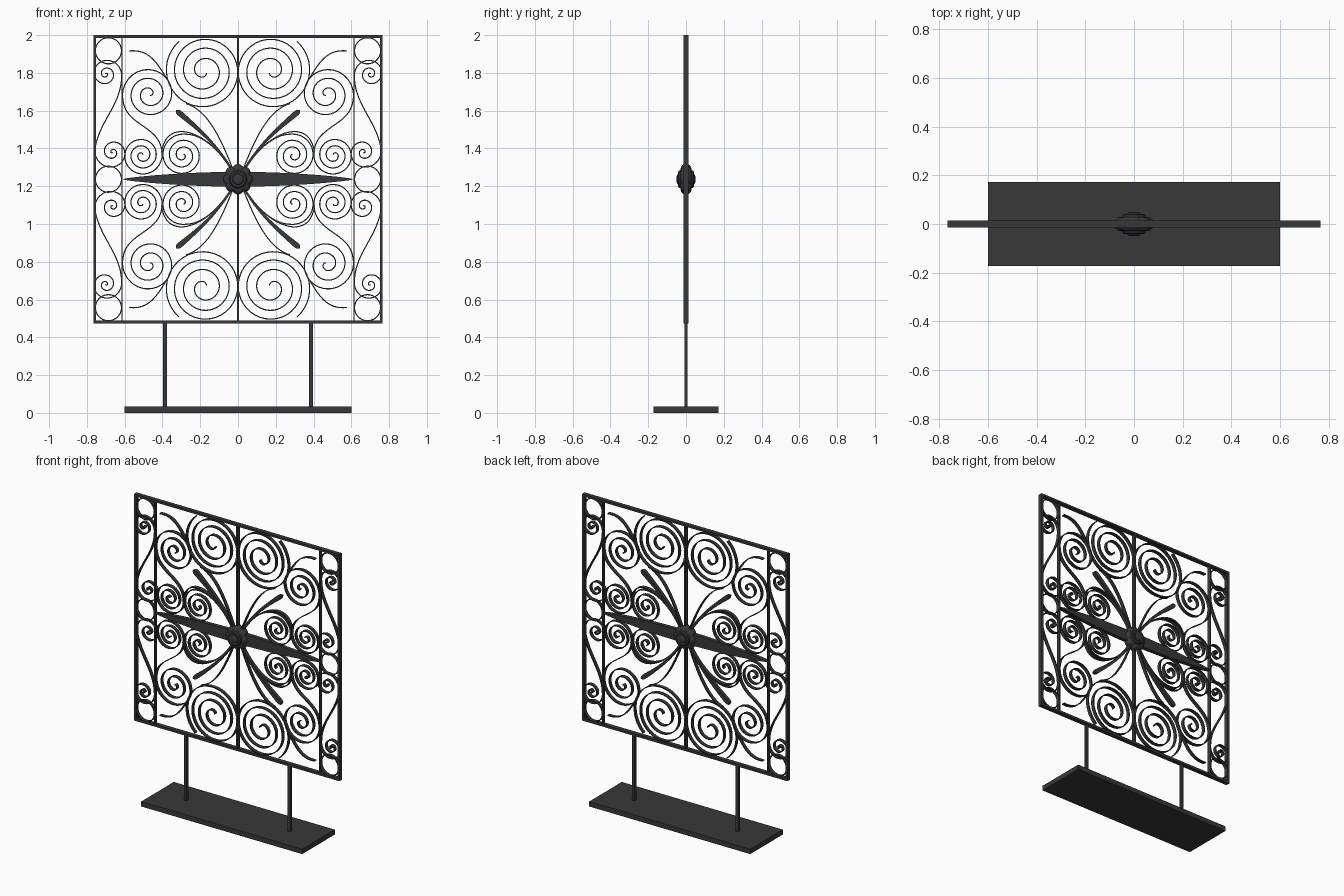
import bpy, bmesh, math
from mathutils import Vector

if "Cube" in bpy.data.objects:
    bpy.data.objects.remove(bpy.data.objects["Cube"])

CZ = 1.237            # height of the panel centre
MID = 0.013           # half depth of the panel

mat = bpy.data.materials.new("dark_iron")
mat.diffuse_color = (0.04, 0.04, 0.04, 1)
mat.use_nodes = True
mat.node_tree.nodes["Principled BSDF"].inputs["Base Color"].default_value = mat.diffuse_color


def finish(name, bm, loc=(0, 0, 0), mirror=None, smooth=True):
    bmesh.ops.recalc_face_normals(bm, faces=bm.faces[:])
    me = bpy.data.meshes.new(name)
    bm.to_mesh(me)
    bm.free()
    if smooth:
        me.shade_smooth()
        me.set_sharp_from_angle(angle=math.radians(35))
    me.materials.append(mat)
    o = bpy.data.objects.new(name, me)
    o.location = loc
    bpy.context.collection.objects.link(o)
    if mirror:
        m = o.modifiers.new("mirror", 'MIRROR')
        m.use_axis = mirror
        m.use_mirror_merge = False
    return o


def box(name, size, loc, mirror=None):
    bm = bmesh.new()
    bmesh.ops.create_cube(bm, size=1)
    for v in bm.verts:
        v.co = Vector([a * b for a, b in zip(v.co, size)]) + Vector(loc)
    return finish(name, bm, mirror=mirror, smooth=False)


def ribbon(name, pts, half=0.003, depth=0.012, mirror=(True, False, True)):
    """Flat bar following a path in the panel plane; half may vary along it."""
    bm = bmesh.new()
    n, rings = len(pts), []
    for i, p in enumerate(pts):
        d = (pts[min(i + 1, n - 1)] - pts[max(i - 1, 0)]).normalized()
        h = half(i / (n - 1)) if callable(half) else half
        s = Vector((-d.y, d.x)) * h
        rings.append([bm.verts.new((p.x + k * s.x, y, p.y + k * s.y))
                      for k, y in ((1, -depth), (1, depth), (-1, depth), (-1, -depth))])
    for a, b in zip(rings, rings[1:]):
        for j in range(4):
            bm.faces.new((a[j], a[(j + 1) % 4], b[(j + 1) % 4], b[j]))
    bm.faces.new(rings[0])
    bm.faces.new(rings[-1])
    return finish(name, bm, loc=(0, 0, CZ), mirror=mirror)


def spiral(c, r, start, sweep, p=0.85, end=0.97):
    """Points from the outer end inwards."""
    n = int(abs(sweep) / 9)
    out = []
    for i in range(n + 1):
        t = end * i / n
        a = math.radians(start + sweep * t)
        out.append(Vector(c) + r * (1 - t) ** p * Vector((math.cos(a), math.sin(a))))
    return out


def bezier(a, b, c, d, n=24):
    a, b, c, d = map(Vector, (a, b, c, d))
    return [(1 - t) ** 3 * a + 3 * t * (1 - t) ** 2 * b + 3 * t * t * (1 - t) * c + t ** 3 * d
            for t in (i / n for i in range(n + 1))]


def s_scroll(up, low, pull):
    """Two spirals joined by a smooth sweep."""
    da, db = (up[0] - up[1]).normalized(), (low[1] - low[0]).normalized()
    link = bezier(up[0], up[0] + da * pull, low[0] - db * pull, low[0])
    return up[::-1] + link[1:-1] + low


def circle(c, r):
    return [Vector(c) + r * Vector((math.cos(i * math.tau / 48), math.sin(i * math.tau / 48)))
            for i in range(49)]


# Stand
box("base_plate", (1.2, 0.346, 0.033), (0, 0, 0.0165))
box("stand_post", (0.02, 0.018, 0.455), (0.387, 0, 0.255), (True, False, False))

# Panel frame and uprights
box("frame_side", (0.014, 2 * MID + 0.002, 1.526), (0.758, 0, CZ), (True, False, False))
box("frame_top", (1.53, 2 * MID + 0.002, 0.014), (0, 0, 1.993))
box("frame_bottom", (1.53, 2 * MID + 0.002, 0.016), (0, 0, 0.482))
box("centre_upright", (0.010, 2 * MID, 1.51), (0, 0, CZ))
box("side_upright", (0.006, 2 * MID, 1.51), (0.614, 0, CZ), (True, False, False))

# Rings in the side strips
ribbon("corner_ring", circle((0.686, 0.68), 0.069))
ribbon("middle_ring", circle((0.686, 0), 0.069), mirror=(True, False, False))

# Scrollwork, one quadrant mirrored to four
ribbon("large_spiral", spiral((0.18, 0.573), 0.205, 50, -1310, 0.72))
ribbon("corner_tendril", bezier((0.578, 0.679), (0.47, 0.69), (0.43, 0.62), (0.37, 0.52)))
ribbon("main_scroll", s_scroll(spiral((0.47, 0.45), 0.143, -15, 1000),
                               spiral((0.508, 0.127), 0.108, 165, 1080), 0.13))
ribbon("side_scroll", s_scroll(spiral((0.70, 0.557), 0.085, 190, -900, 1.4),
                               spiral((0.665, 0.143), 0.096, 22, -900, 1.5), 0.14))
inner = spiral((0.293, 0.127), 0.113, 100, -1080)
ribbon("inner_spiral", bezier((0.03, 0.04), (0.10, 0.16), (0.19, 0.235), inner[0])[:-1] + inner)
ribbon("upper_tendril", bezier((0.03, 0.06), (0.10, 0.24), (0.17, 0.37), (0.275, 0.40)))
ribbon("lower_tendril", bezier((0.03, 0.05), (0.15, 0.25), (0.38, 0.34), (0.405, 0.14)))


# Club-shaped stamens
def club(t):
    w = 0.004 + 0.012 * t ** 1.5
    return w * math.sqrt(max(0.01, 1 - ((t - 0.94) / 0.06) ** 2)) if t > 0.94 else w


ribbon("stamen", bezier((0.03, 0.05), (0.11, 0.18), (0.20, 0.26), (0.328, 0.365), 60), club)

# Long horizontal blade
blade = [Vector((-0.61 + 1.22 * i / 48, 0)) for i in range(49)]
ribbon("cross_blade", blade, lambda t: 0.001 + 0.038 * math.sin(math.pi * t) ** 0.75,
       depth=0.013, mirror=None)

# Scalloped rosette hub, both faces
half = [(0.076, 0.006), (0.072, 0.018), (0.062, 0.027), (0.048, 0.029), (0.046, 0.037),
        (0.040, 0.042), (0.030, 0.040), (0.027, 0.045), (0.016, 0.049)]
profile = [(r, -y) for r, y in reversed(half)] + half
bm, N, rings = bmesh.new(), 64, []
for r, y in profile:
    ring = []
    for i in range(N):
        a = math.tau * i / N
        k = r * (0.94 + 0.12 * abs(math.cos(4 * a))) if r > 0.05 else r
        ring.append(bm.verts.new((k * math.cos(a), y, k * math.sin(a))))
    rings.append(ring)
for a, b in zip(rings, rings[1:]):
    for i in range(N):
        j = (i + 1) % N
        bm.faces.new((a[i], a[j], b[j], b[i]))
bm.faces.new(rings[0])
bm.faces.new(rings[-1])
finish("rosette_hub", bm, loc=(0, 0, CZ))
